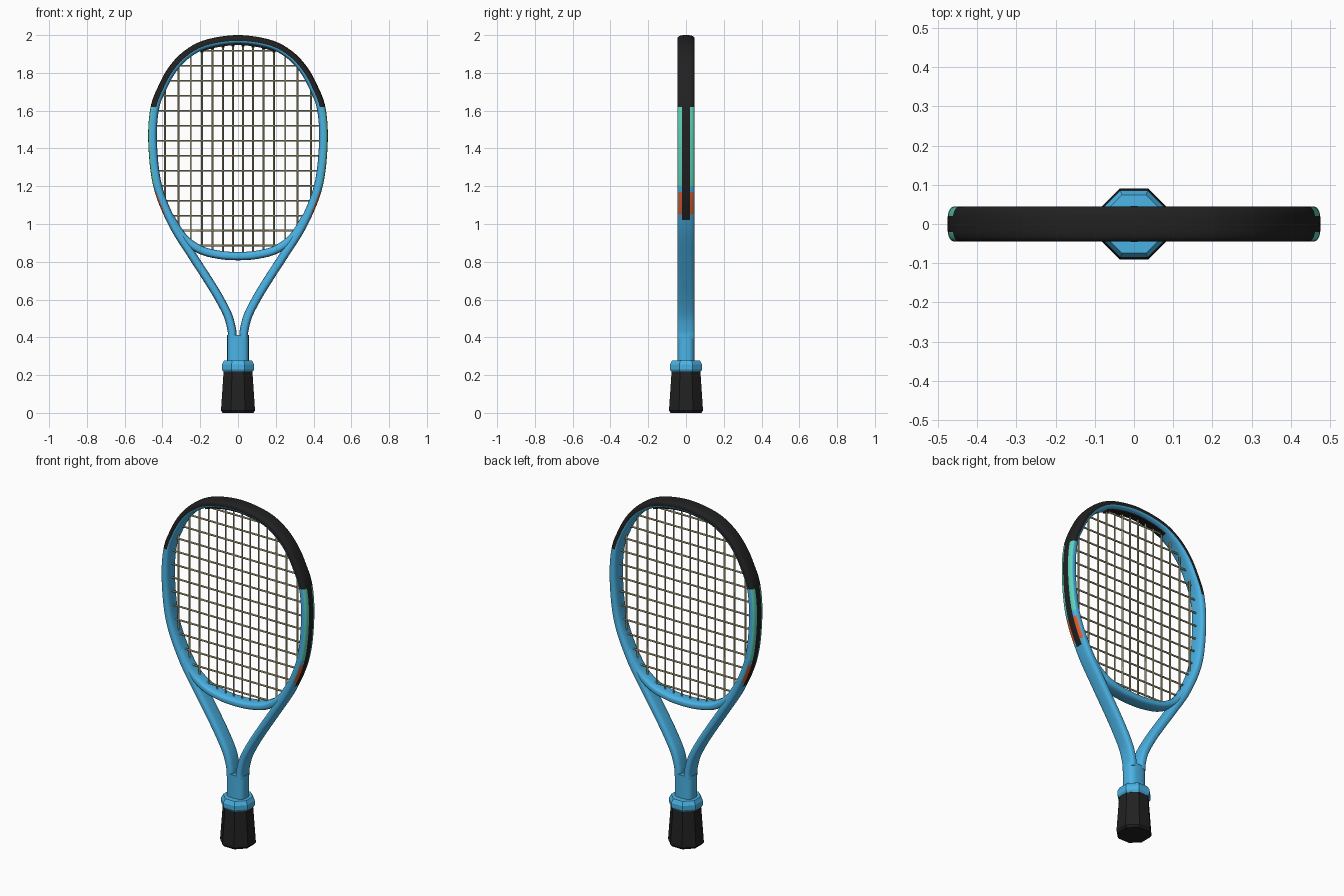
import bpy, bmesh, math
from mathutils import Vector

cube = bpy.data.objects.get("Cube")
if cube:
    bpy.data.objects.remove(cube)


def material(name, rgb):
    m = bpy.data.materials.new(name)
    m.use_nodes = True
    m.diffuse_color = (*rgb, 1)
    m.node_tree.nodes["Principled BSDF"].inputs["Base Color"].default_value = (*rgb, 1)
    return m


BLUE = material("sky blue", (0.07, 0.45, 0.78))
BLACK = material("black", (0.015, 0.015, 0.015))
TEAL = material("teal", (0.11, 0.65, 0.48))
ORANGE = material("orange", (0.85, 0.12, 0.025))
STRING = material("khaki string", (0.43, 0.40, 0.23))


def finish(bm, name, mats, smooth=True):
    bmesh.ops.recalc_face_normals(bm, faces=bm.faces)
    me = bpy.data.meshes.new(name)
    bm.to_mesh(me)
    bm.free()
    for m in mats:
        me.materials.append(m)
    ob = bpy.data.objects.new(name, me)
    bpy.context.collection.objects.link(ob)
    if smooth:
        bpy.ops.object.select_all(action='DESELECT')
        ob.select_set(True)
        bpy.context.view_layer.objects.active = ob
        bpy.ops.object.shade_smooth_by_angle(angle=math.radians(40))


def spline(pts, steps=8):
    """Smooth curve through the points of a mirrored half path."""
    pts = [Vector(p) for p in pts]
    pts += [Vector((-p.x, p.y)) for p in reversed(pts[:-1])]
    ext = [2 * pts[0] - pts[1]] + pts + [2 * pts[-1] - pts[-2]]
    out = []
    for a, b, c, d in zip(ext, ext[1:], ext[2:], ext[3:]):
        for k in range(steps):
            t = k / steps
            out.append(0.5 * (2 * b + (c - a) * t + (2 * a - 5 * b + 4 * c - d) * t * t
                              + (3 * b - a - 3 * c + d) * t ** 3))
    return out + [pts[-1]]


def loft(bm, rings):
    """Skin a list of equal rings and cap both ends."""
    vs = [[bm.verts.new(p) for p in r] for r in rings]
    n = len(vs[0])
    for r, s in zip(vs, vs[1:]):
        for i in range(n):
            f = bm.faces.new((r[i], r[(i + 1) % n], s[(i + 1) % n], s[i]))
            f.material_index = i
    for end in (vs[0], vs[-1]):
        bm.faces.new(end).material_index = n // 2


def rounded(a, b, n=36, power=0.68):
    """Rounded box section, half sizes a and b."""
    def soft(v):
        return math.copysign(abs(v) ** power, v) if abs(v) > 1e-6 else 0
    angles = [math.tau * i / n for i in range(n)]
    return [(a * soft(math.cos(t)), b * soft(math.sin(t))) for t in angles]


def sweep(path, section):
    """Carry a section (outward offset, depth) along a path in the x-z plane."""
    bm = bmesh.new()
    rings = []
    for i, p in enumerate(path):
        t = (path[min(i + 1, len(path) - 1)] - path[max(i - 1, 0)]).normalized()
        rings.append([(p.x - t.y * o, y, p.y + t.x * o) for o, y in section])
    loft(bm, rings)
    return bm


# Hoop and throat arms, one continuous tube
frame_path = spline([(-.03, .395), (-.033, .44), (-.055, .52), (-.107, .62), (-.172, .725),
                     (-.24, .83), (-.345, 1.0), (-.425, 1.2), (-.452, 1.43), (-.441, 1.61),
                     (-.398, 1.727), (-.344, 1.822), (-.268, 1.9), (-.165, 1.953), (0, 1.977)])
SIDES = 36
bm = sweep(frame_path, rounded(.023, .045, SIDES))
for f in bm.faces:  # zones around the tube: 3 outermost, 2 outer, 1 shoulder, 0 inner
    c = math.cos(math.tau * (f.material_index + .5) / SIDES)
    f.material_index = sum(c > limit for limit in (-.17, .34, .5))
cuts = [((0, 0, z), (0, 0, 1)) for z in (1.02, 1.05, 1.17, 1.2, 1.62)]
cuts += [((0, y, 0), (0, 1, 0)) for y in (-.02, .02)]
for co, no in cuts:
    bmesh.ops.bisect_plane(bm, geom=bm.verts[:] + bm.edges[:] + bm.faces[:],
                           dist=1e-5, plane_co=co, plane_no=no)


def paint(zone, c):
    if c.z > 1.62:
        return 1 if zone else 0          # bumper
    if zone < 2 or c.z < 1.02:
        return 0
    if abs(c.y) < .02:
        return 1                         # bumper strip
    if c.z > 1.2:
        return 2
    return 3 if zone == 3 and 1.05 < c.z < 1.17 else 0


for f in bm.faces:
    f.material_index = paint(f.material_index, f.calc_center_median())
finish(bm, "frame", [BLUE, BLACK, TEAL, ORANGE])


def plain(bm):
    for f in bm.faces:
        f.material_index = 0
    return bm


# Throat bridge closing the hoop
bridge_path = spline([(-.362, 1.04), (-.29, .93), (-.2, .864), (-.1, .837), (0, .83)])
finish(plain(sweep(bridge_path, rounded(.022, .041))), "throat_bridge", [BLUE])

# Grommet strip inside the top of the hoop
top = [p for p in frame_path if p.y > 1.8 and abs(p.x) < .22]
strip = [(-.030, -.021), (-.030, .021), (-.016, .021), (-.016, -.021)]
finish(plain(sweep(top, strip)), "grommet_strip", [BLACK])

# Shaft
bm = bmesh.new()
loft(bm, [[(x, y, z) for x, y in rounded(.057, .0455)] for z in (.25, .412)])
finish(plain(bm), "shaft", [BLUE])


# Octagonal collar and grip
def octagon(name, profile, mat):
    bm = bmesh.new()
    rings = []
    for apothem, z in profile:
        r = apothem / math.cos(math.pi / 8)
        angles = [math.pi / 8 + k * math.pi / 4 for k in range(8)]
        rings.append([(r * math.cos(a), r * math.sin(a), z) for a in angles])
    loft(bm, rings)
    finish(plain(bm), name, [mat], smooth=False)


octagon("grip", [(.082, 0), (.09, .012), (.089, .03), (.076, .225)], BLACK)
octagon("collar", [(.078, .218), (.085, .23), (.085, .255), (.074, .277), (.05, .278)], BLUE)

# String bed limits, taken from the hoop centre line
hoop = [p for p in frame_path if p.y > 1.04]
hoop += list(reversed(bridge_path))
hoop.append(hoop[0])


def span(axis, value):
    hits = []
    for p, q in zip(hoop, hoop[1:]):
        a, b = p[axis] - value, q[axis] - value
        if a * b <= 0 and a != b:
            hits.append(p.lerp(q, a / (a - b))[1 - axis])
    return min(hits), max(hits)


def tubes(name, lines, radius, mat):
    cu = bpy.data.curves.new(name, 'CURVE')
    cu.dimensions = '3D'
    cu.bevel_depth = radius
    cu.bevel_resolution = 1
    cu.use_fill_caps = True
    for pts in lines:
        s = cu.splines.new('POLY')
        s.points.add(len(pts) - 1)
        for sp, p in zip(s.points, pts):
            sp.co = (*p, 1)
    cu.materials.append(mat)
    ob = bpy.data.objects.new(name, cu)
    bpy.context.collection.objects.link(ob)
    bpy.ops.object.select_all(action='DESELECT')
    ob.select_set(True)
    bpy.context.view_layer.objects.active = ob
    bpy.ops.object.convert(target='MESH')


# Straight strings, with grommet teeth under the top strip
half = [.027, .08, .134, .19, .25, .315, .386]
mains, crosses, teeth = [], [], []
for x in [-x for x in half] + half:
    lo, hi = span(0, x)
    mains.append([(x, 0, lo), (x, 0, hi)])
    if abs(x) < .2:
        teeth.append([(x, 0, hi - .036), (x, 0, hi - .02)])
for i in range(14):
    z = .886 + .0793 * i
    lo, hi = span(1, z)
    crosses.append([(lo, 0, z), (hi, 0, z)])
tubes("main_strings", mains, .005, STRING)
tubes("cross_strings", crosses, .005, STRING)
tubes("grommet_teeth", teeth, .008, BLACK)
